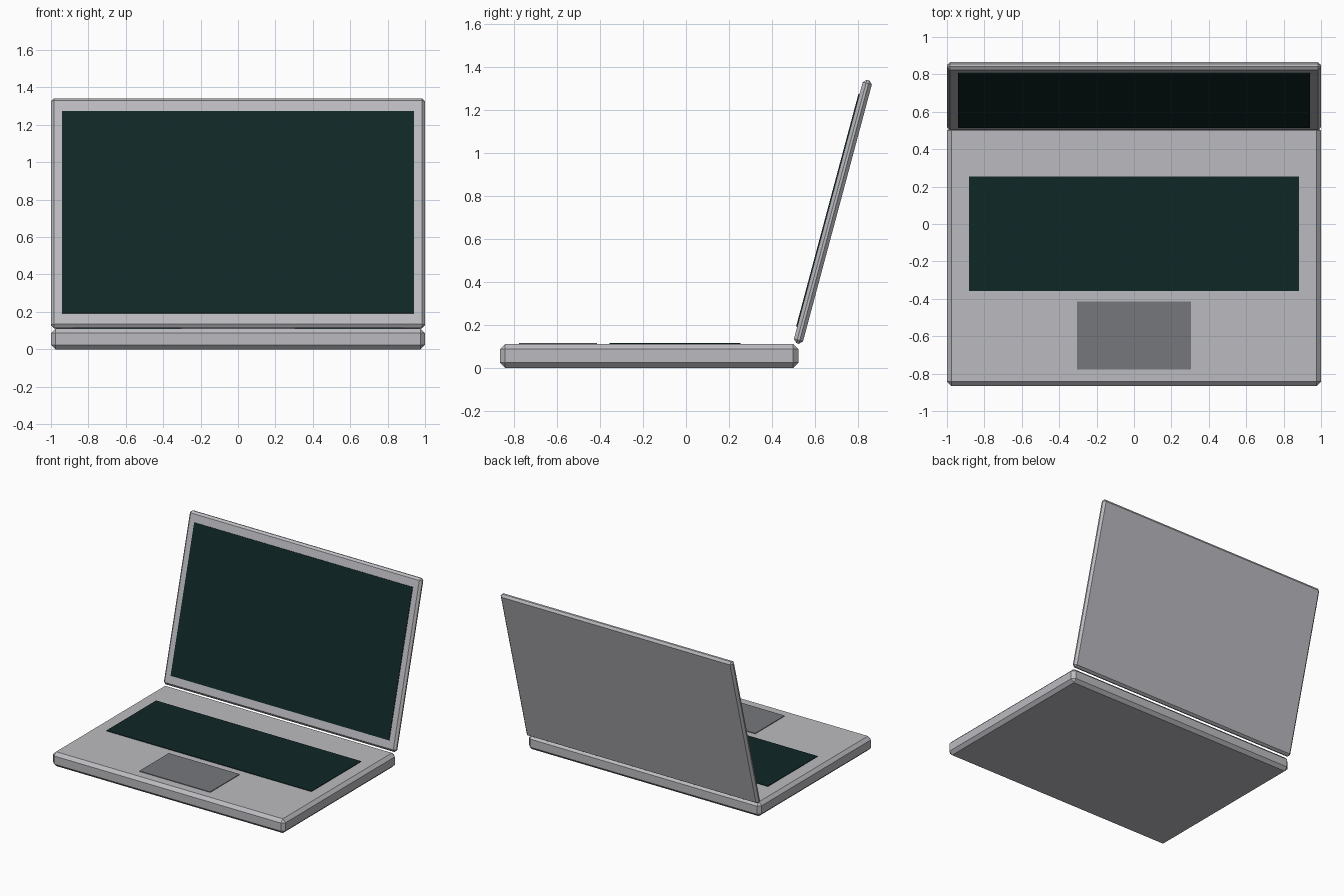
import bpy
from math import radians
from mathutils import Matrix, Vector

cube = bpy.data.objects.get("Cube")
if cube:
    bpy.data.objects.remove(cube, do_unlink=True)


def material(name, rgb):
    mat = bpy.data.materials.new(name)
    mat.use_nodes = True
    colour = (*rgb, 1)
    mat.diffuse_color = colour
    mat.node_tree.nodes["Principled BSDF"].inputs["Base Color"].default_value = colour
    return mat


silver = material("silver", (0.5, 0.5, 0.53))
grey = material("trackpad grey", (0.18, 0.185, 0.2))
dark = material("dark glass", (0.005, 0.02, 0.02))


def slab(name, size, centre, mat, chamfer=0, frame=Matrix()):
    """Box with optional flat chamfered edges, placed in a given frame."""
    bpy.ops.mesh.primitive_cube_add(size=1)
    obj = bpy.context.object
    obj.name = name
    obj.data.transform(frame @ Matrix.Translation(centre) @ Matrix.Diagonal((*size, 1)))
    obj.data.materials.append(mat)
    if chamfer:
        bevel = obj.modifiers.new("chamfer", 'BEVEL')
        bevel.width = chamfer
        bevel.segments = 1
    return obj


# Base with keyboard and trackpad plates
base_top = 0.111
plate = 0.008
plate_z = base_top + 0.001
slab("base", (2, 1.39, base_top), (0, -0.172, base_top / 2), silver, 0.024)
slab("keyboard", (1.764, 0.61, plate), (0, -0.052, plate_z), dark)
slab("trackpad", (0.61, 0.362, plate), (0, -0.596, plate_z), grey)

# Lid leaning back, with the screen on its front face
lean = Matrix.Translation(Vector((0, 0.684, 0.727))) @ Matrix.Rotation(radians(-15), 4, 'X')
thickness = 0.044
slab("lid", (2, thickness, 1.27), (0, 0, 0), silver, 0.016, lean)
slab("screen", (1.88, plate, 1.12), (0, -thickness / 2 - 0.001, 0), dark, 0, lean)
